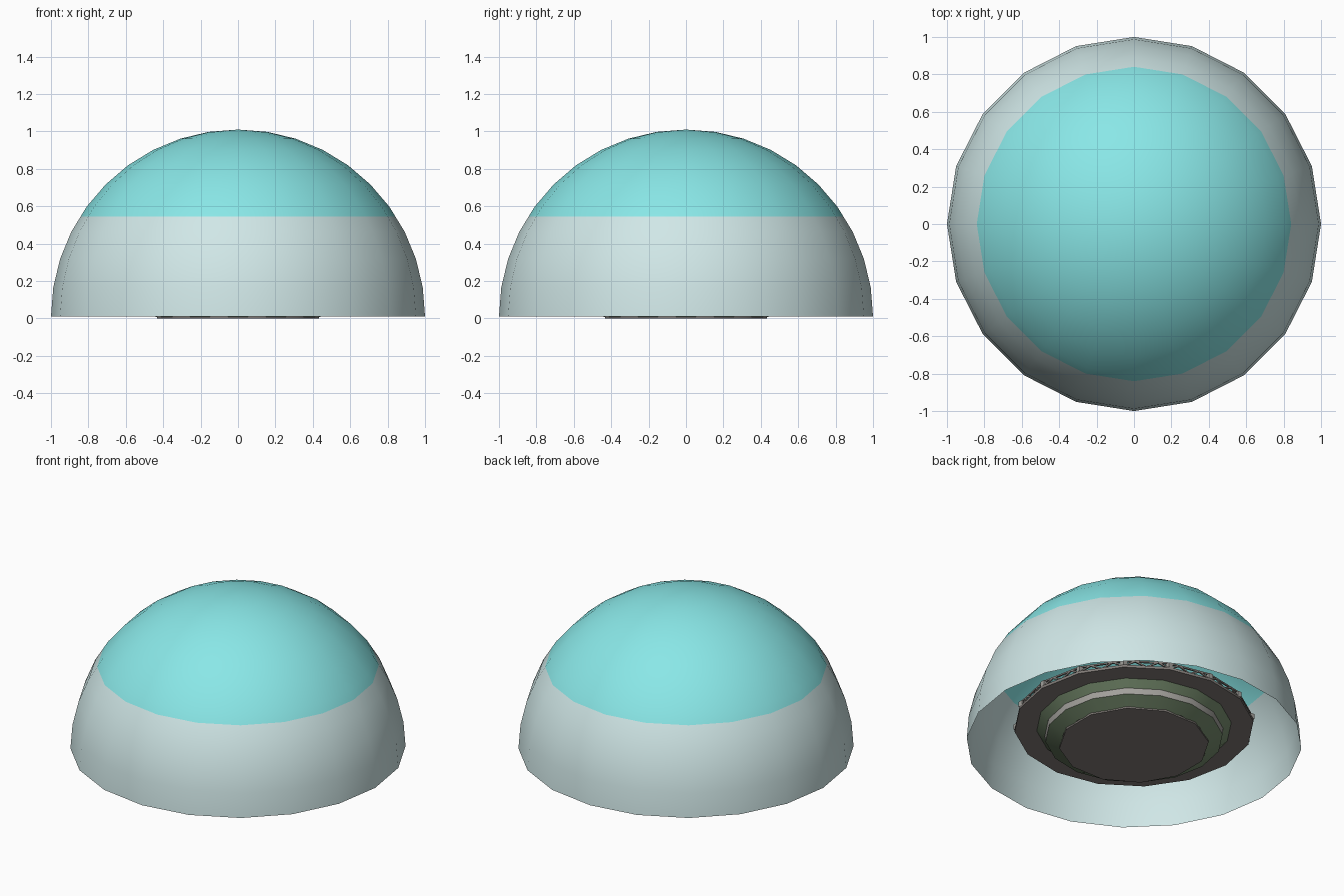
import bpy, bmesh
from math import sin, cos, pi, radians
from mathutils import Vector

if "Cube" in bpy.data.objects:
    bpy.data.objects.remove(bpy.data.objects["Cube"], do_unlink=True)


def material(name, rgb):
    lin = [(c / 255 / 12.92) if c < 11 else ((c / 255 + 0.055) / 1.055) ** 2.4 for c in rgb]
    m = bpy.data.materials.new(name)
    m.use_nodes = True
    m.diffuse_color = (*lin, 1)
    m.node_tree.nodes["Principled BSDF"].inputs["Base Color"].default_value = (*lin, 1)
    return m


TEAL = material("teal", (138, 232, 232))
PALE = material("pale grey", (209, 232, 232))
DARK = material("warm grey", (130, 124, 120))
GREEN = material("moss green", (121, 143, 112))
GREY = material("light grey", (163, 161, 156))


def finish(name, bm, mats, smooth=None):
    me = bpy.data.meshes.new(name)
    bm.to_mesh(me)
    bm.free()
    ob = bpy.data.objects.new(name, me)
    bpy.context.collection.objects.link(ob)
    for m in mats:
        me.materials.append(m)
    if smooth:
        bpy.ops.object.select_all(action='DESELECT')
        ob.select_set(True)
        bpy.context.view_layer.objects.active = ob
        bpy.ops.object.shade_smooth_by_angle(angle=radians(smooth))
    return ob


def lathe(profile, sides, phase=0.0):
    """Spin an (r, z) profile listed from bottom to top; r = 0 closes to a point."""
    bm = bmesh.new()
    rings = []
    for r, z in profile:
        n = sides if r > 0 else 1
        rings.append([bm.verts.new((r * cos(phase + 2 * pi * i / sides),
                                    r * sin(phase + 2 * pi * i / sides), z)) for i in range(n)])
    for a, b in zip(rings, rings[1:]):
        for i in range(sides):
            j = (i + 1) % sides
            if len(a) == 1:
                bm.faces.new((a[0], b[j], b[i]))
            elif len(b) == 1:
                bm.faces.new((a[i], a[j], b[0]))
            else:
                bm.faces.new((a[i], a[j], b[j], b[i]))
    return bm


def beam(bm, p, q, w):
    """Square bar from p to q."""
    p, q = Vector(p), Vector(q)
    d = q - p
    rot = d.to_track_quat('Z', 'Y').to_matrix().to_4x4()
    res = bmesh.ops.create_cube(bm, size=1)
    for v in res['verts']:
        v.co = (p + q) / 2 + rot @ Vector((v.co.x * w, v.co.y * w, v.co.z * d.length))


# Dome: an open half sphere with a teal cap above the colour line
RIM, LINE = 0.01, 0.546
prof = [(cos(radians(9 * k)), RIM + sin(radians(9 * k))) for k in range(10)] + [(0, RIM + 1)]
dome = lathe(prof, 20)
bmesh.ops.bisect_plane(dome, geom=dome.verts[:] + dome.edges[:] + dome.faces[:],
                       plane_co=(0, 0, LINE), plane_no=(0, 0, 1))
for f in dome.faces:
    f.material_index = 1 if f.calc_center_median().z > LINE else 0
finish("dome", dome, [PALE, TEAL], 40)

# Foot: twelve-sided slab the model stands on
finish("foot", lathe([(0, 0), (0.447, 0), (0.447, 0.012), (0, 0.012)], 12, radians(15)), [DARK], 35)

# Hull: green bowl with a grey belt around it
finish("lower_hull", lathe([(0.44, 0.008), (0.53, 0.05)], 16), [GREEN], 35)
finish("hull_belt", lathe([(0.53, 0.05), (0.535, 0.088)], 16), [GREY], 35)
finish("upper_hull", lathe([(0.535, 0.088), (0.585, 0.13)], 16), [GREEN], 35)

# Deck: wide platform with a closed top
DECK = 0.715
finish("deck", lathe([(0.57, 0.128), (DECK, 0.128), (DECK, 0.145), (0, 0.145)], 16), [DARK], 35)

# Railing: a post at every deck corner, a top rail and zigzag struts between
posts, rails = bmesh.new(), bmesh.new()
LOW, HIGH, R = 0.145, 0.178, 0.70
for i in range(16):
    a, b = [Vector((R * cos(t), R * sin(t), 0)) for t in (pi * i / 8, pi * (i + 1) / 8)]
    lo, hi = Vector((0, 0, LOW)), Vector((0, 0, HIGH))
    beam(posts, a + lo, a + hi, 0.03)
    beam(rails, a + hi, b + hi, 0.010)
    for k in range(4):
        p, q = a.lerp(b, k / 4), a.lerp(b, (k + 1) / 4)
        beam(rails, p + (hi if k % 2 else lo), q + (lo if k % 2 else hi), 0.009)
finish("railing_posts", posts, [GREY])
finish("railing_struts", rails, [DARK])
